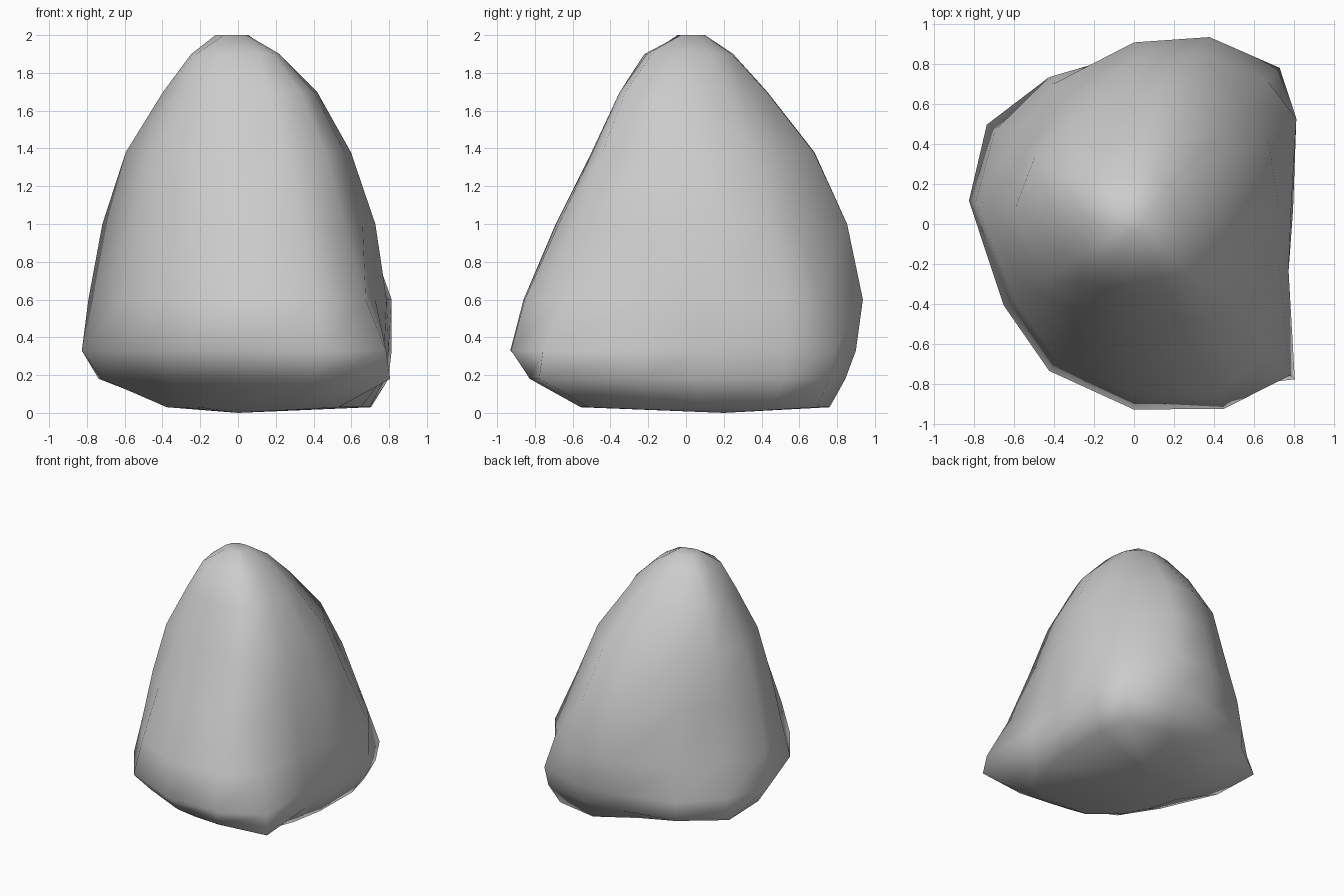
import bpy, bmesh
from math import cos, sin, radians

# Directions of the ridges and valleys around the boulder (degrees, 0 = +x)
ANGLES = [5, 33, 47, 68, 90, 120, 146, 172, 212, 240, 270, 296, 316, 343]

# Height -> radius in each direction
RINGS = {
    0.03: [.70, .84, .95, .82, .58, .46, .42, .38, .36, .42, .55, .62, .74, .68],
    0.18: [.78, .95, 1.04, .91, .82, .85, .89, .73, .63, .71, .78, .92, 1.12, .80],
    0.33: [.80, .97, 1.07, .97, .86, .85, .84, .835, .77, .85, .93, 1.03, 1.09, .81],
    0.60: [.79, .97, .98, 1.01, .91, .81, .73, .80, .71, .78, .86, .95, .94, .76],
    1.00: [.73, .80, .81, .92, .83, .71, .65, .725, .63, .65, .69, .75, .78, .69],
    1.38: [.60, .65, .65, .73, .68, .62, .60, .60, .53, .50, .50, .55, .64, .59],
    1.70: [.42, .42, .41, .46, .43, .43, .45, .40, .37, .36, .35, .39, .46, .42],
    1.90: [.22, .24, .24, .26, .25, .26, .29, .25, .26, .23, .22, .23, .26, .23],
    2.00: [.05, .06, .08, .10, .10, .11, .12, .12, .09, .05, .03, .03, .04, .05],
}

# Loft the rings into a closed boulder
bm = bmesh.new()
rings = [[bm.verts.new((r * cos(radians(a)), r * sin(radians(a)), z))
          for a, r in zip(ANGLES, radii)] for z, radii in RINGS.items()]
n = len(ANGLES)
for low, high in zip(rings, rings[1:]):
    for i in range(n):
        j = (i + 1) % n
        bm.faces.new((low[i], low[j], high[j], high[i]))

# Slightly bulging underside, flat tip
base = bm.verts.new((0.0, 0.2, 0.0))
for i in range(n):
    bm.faces.new((base, rings[0][(i + 1) % n], rings[0][i]))
bm.faces.new(rings[-1])

bmesh.ops.recalc_face_normals(bm, faces=bm.faces)
for f in bm.faces:
    f.smooth = True
mesh = bpy.data.meshes.new("boulder")
bm.to_mesh(mesh)
bm.free()
boulder = bpy.data.objects.new("boulder", mesh)
bpy.context.collection.objects.link(boulder)
